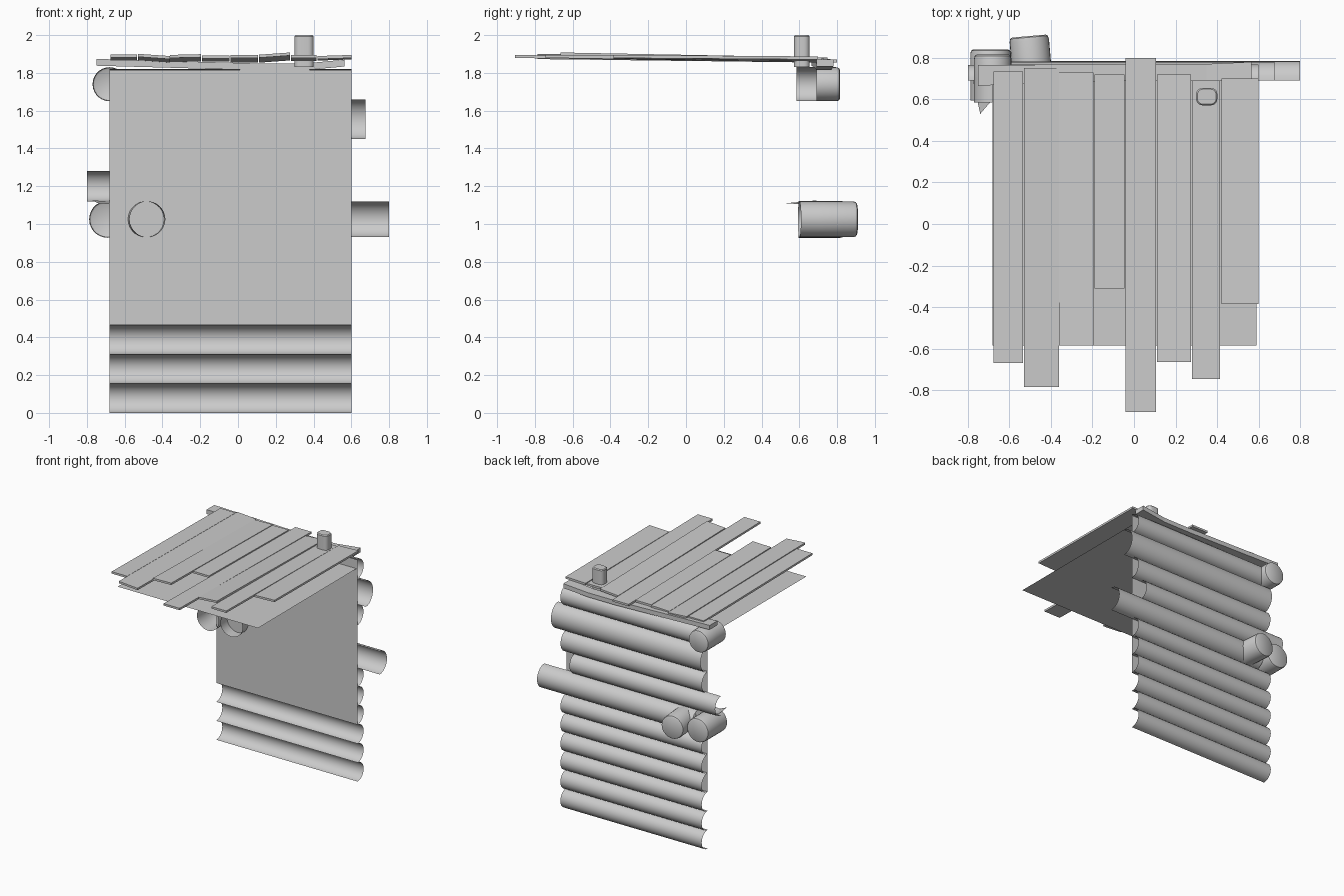
import bpy, bmesh
from math import sin, cos, pi, radians, copysign
from mathutils import Matrix, Vector

if "Cube" in bpy.data.objects:
    bpy.data.objects.remove(bpy.data.objects["Cube"])

WALL_Y = 0.69


def finish(bm, name, smooth=True):
    me = bpy.data.meshes.new(name)
    bm.to_mesh(me)
    bm.free()
    ob = bpy.data.objects.new(name, me)
    bpy.context.collection.objects.link(ob)
    if smooth:
        bpy.ops.object.select_all(action='DESELECT')
        bpy.context.view_layer.objects.active = ob
        ob.select_set(True)
        bpy.ops.object.shade_smooth_by_angle(angle=radians(40))
    return ob


def loft(bm, rings, closed=True):
    vs = [[bm.verts.new(p) for p in r] for r in rings]
    n = len(vs[0])
    for a, b in zip(vs, vs[1:]):
        for i in range(n if closed else n - 1):
            j = (i + 1) % n
            bm.faces.new((a[i], a[j], b[j], b[i]))
    return vs


def half_log(name, x0, x1, z0, z1, depth):
    bm = bmesh.new()
    zc, r = (z0 + z1) / 2, (z1 - z0) / 2
    arc = [(WALL_Y + depth * sin(pi * i / 14), zc - r * cos(pi * i / 14)) for i in range(15)]
    loft(bm, [[(x, y, z) for y, z in arc] for x in (x1, x0)], False)
    finish(bm, name)


def cross_log(name, x, z, r, y0, y1, turn=0, half_front=False):
    # tube along y, open at the front, rounded closed back end
    bm = bmesh.new()
    prof = [(r, y0), (r, WALL_Y), (r, y1 - 0.022), (r * .96, y1 - 0.006), (r * .86, y1)]
    n = 28
    vs = loft(bm, [[(q * cos(2 * pi * i / n), y, q * sin(2 * pi * i / n)) for i in range(n)]
                   for q, y in prof])
    bm.faces.new(vs[-1])
    if half_front:
        gone = [f for f in bm.faces if f.calc_center_median().x > 0
                and f.calc_center_median().y < WALL_Y]
        bmesh.ops.delete(bm, geom=gone, context='FACES')
    bmesh.ops.recalc_face_normals(bm, faces=bm.faces)
    m = Matrix.Rotation(radians(turn), 4, Vector((0, 0, 1)))
    piv = Matrix.Translation((x, WALL_Y, z)) @ m @ Matrix.Translation((0, -WALL_Y, 0))
    bm.transform(piv)
    finish(bm, name)


def sheet(name, pts):
    bm = bmesh.new()
    bm.faces.new([bm.verts.new(p) for p in pts])
    finish(bm, name, False)


# stacked half logs of the back wall
H = 0.155
for k in range(6):
    half_log(f"wall_log_{k + 1}", -0.68, 0.6, k * H, (k + 1) * H, 0.078)
for k, (x0, x1, z0, z1, d) in enumerate([
        (-0.60, 0.80, 0.93, 1.12, 0.094),
        (-0.80, 0.52, 1.12, 1.28, 0.075),
        (-0.68, 0.60, 1.28, 1.45, 0.075),
        (-0.68, 0.675, 1.45, 1.66, 0.092),
        (-0.68, 0.60, 1.66, 1.82, 0.078)]):
    half_log(f"wall_log_{k + 7}", x0, x1, z0, z1, d)

# inner wall panel and ceiling sheet
sheet("inner_wall_panel", [(-0.68, WALL_Y, 0.465), (0.6, WALL_Y, 0.465),
                           (0.6, WALL_Y, 1.815), (-0.68, WALL_Y, 1.815)])
sheet("ceiling_sheet", [(-0.68, -0.585, 1.74), (0.59, -0.585, 1.74),
                        (0.59, WALL_Y, 1.74), (-0.68, WALL_Y, 1.74)])

# crossing log ends at the left corner
cross_log("cross_log_top", -0.68, 1.74, 0.09, 0.585, 0.815, half_front=True)
cross_log("cross_log_low", -0.69, 1.025, 0.098, 0.595, 0.84)
cross_log("cross_log_inner", -0.487, 1.025, 0.095, 0.60, 0.905, turn=5)

# broken splinter at the log end
sheet("splinter", [(-0.775, WALL_Y, 1.125), (-0.74, 0.53, 1.11),
                   (-0.68, 0.60, 1.105), (-0.68, WALL_Y, 1.12)])

# bent beam on top of the wall
bm = bmesh.new()
rings = [[(x, y + a, z + b) for a, b in ((-w, -t), (w, -t), (w, t), (-w, t))]
         for x, y, z, w, t in ((-0.75, .715, 1.856, .05, .018), (-0.35, .725, 1.845, .042, .018),
                               (0.1, .73, 1.832, .04, .018), (0.35, .73, 1.832, .04, .018),
                               (0.565, .735, 1.852, .045, .018))]
vs = loft(bm, rings)
bm.faces.new(vs[0])
bm.faces.new(vs[-1])
bmesh.ops.recalc_face_normals(bm, faces=bm.faces)
finish(bm, "top_beam", False)

# roof planks: x0, x1, y0, y1, front height, back height, roll
planks = [(-.675, -.535, -.67, .735, 1.889, 1.872, 0), (-.53, -.36, -.785, .75, 1.887, 1.868, -.006),
          (-.36, -.195, -.585, .73, 1.889, 1.866, .002), (-.19, -.045, -.31, .72, 1.885, 1.868, 0),
          (-.04, .105, -.905, .80, 1.887, 1.862, 0), (.11, .275, -.665, .72, 1.894, 1.868, .006),
          (.28, .415, -.745, .69, 1.887, 1.870, 0), (.42, .60, -.385, .70, 1.884, 1.876, .003)]
for k, (x0, x1, y0, y1, zf, zb, roll) in enumerate(planks):
    bm = bmesh.new()
    bmesh.ops.create_cube(bm, size=1)
    for v in bm.verts:
        s = copysign(1, v.co.x)
        front = v.co.y < 0
        v.co = (x0 if s < 0 else x1, y0 if front else y1,
                (zf if front else zb) + roll * s + copysign(.008, v.co.z))
    finish(bm, f"roof_plank_{k + 1}", False)

# rounded post standing through the roof
bm = bmesh.new()


def rounded(hx, hy, r, z):
    return [(0.35 + sx * (hx - r) + r * cos(a), 0.613 + sy * (hy - r) + r * sin(a), z)
            for q, (sx, sy) in enumerate(((1, 1), (-1, 1), (-1, -1), (1, -1)))
            for a in [(q + i / 5) * pi / 2 for i in range(6)]]


vs = loft(bm, [rounded(.051, .042, .03, 1.83), rounded(.051, .042, .03, 1.993),
               rounded(.045, .036, .027, 2.0)])
bm.faces.new(vs[0])
bm.faces.new(vs[-1])
bmesh.ops.recalc_face_normals(bm, faces=bm.faces)
finish(bm, "roof_post")
